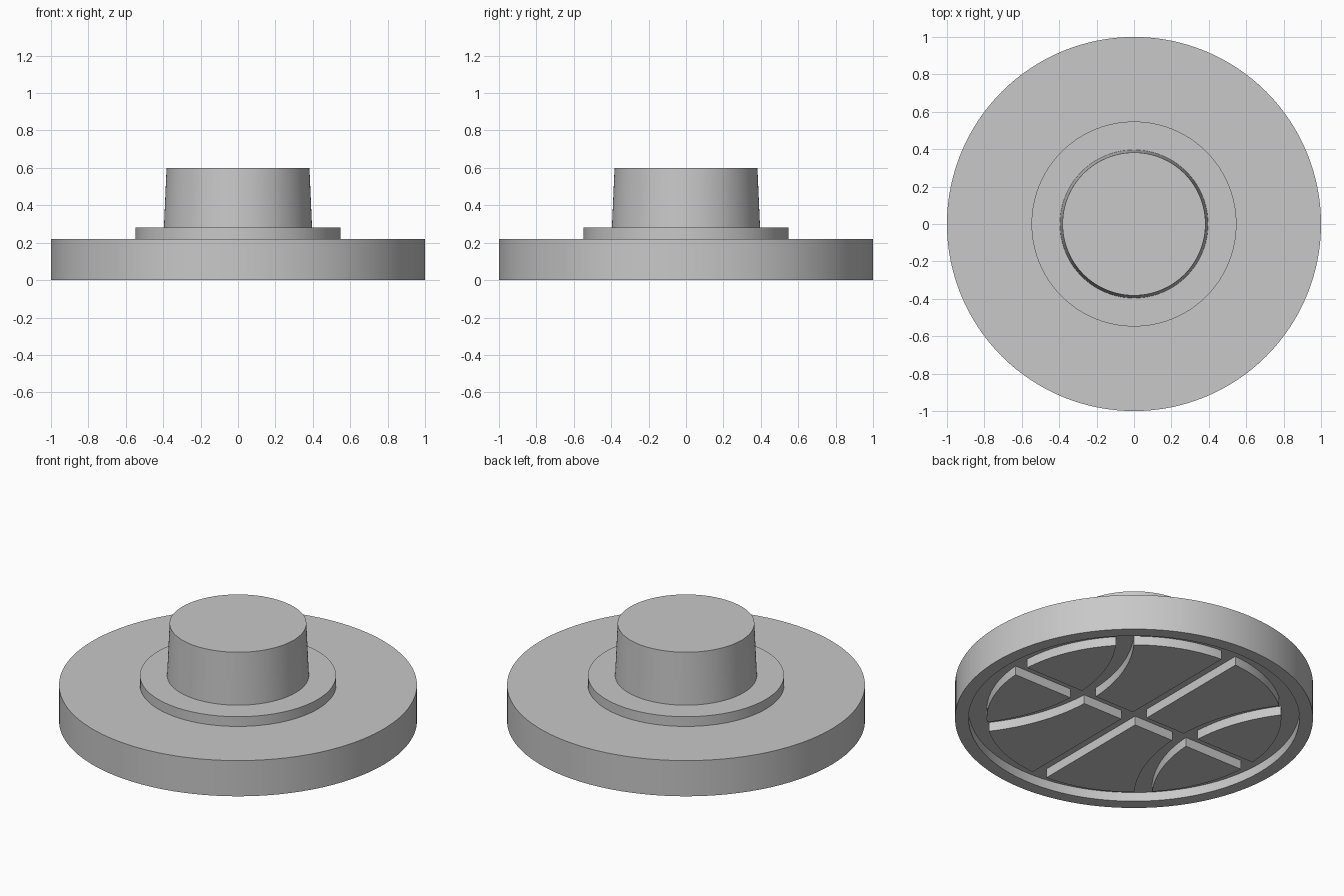
import bpy, bmesh
from math import sin, cos, asin, acos, pi, sqrt, radians

cube = bpy.data.objects.get("Cube")
if cube:
    bpy.data.objects.remove(cube, do_unlink=True)

grey = bpy.data.materials.new("plain grey")
grey.use_nodes = True
colour = (0.58, 0.58, 0.58, 1)
grey.diffuse_color = colour
grey.node_tree.nodes["Principled BSDF"].inputs["Base Color"].default_value = colour

DEPTH = 0.056      # groove depth
HALF = 0.05        # half the groove width
BALL = 0.823       # radius of the raised disc
ARC_X, ARC_R = 1.37, 1.0   # centre and radius of the curved grooves


def finish(bm, name):
    bmesh.ops.recalc_face_normals(bm, faces=bm.faces)
    mesh = bpy.data.meshes.new(name)
    bm.to_mesh(mesh)
    bm.free()
    obj = bpy.data.objects.new(name, mesh)
    bpy.context.collection.objects.link(obj)
    mesh.materials.append(grey)
    bpy.ops.object.select_all(action='DESELECT')
    obj.select_set(True)
    bpy.context.view_layer.objects.active = obj
    bpy.ops.object.shade_smooth_by_angle(angle=radians(30))
    return obj


def lathe(name, profile, steps=128):
    bm = bmesh.new()
    verts = [bm.verts.new((r, 0, z)) for r, z in profile]
    edges = [bm.edges.new(pair) for pair in zip(verts, verts[1:])]
    bmesh.ops.spin(bm, geom=verts + edges, cent=(0, 0, 0), axis=(0, 0, 1),
                   angle=2 * pi, steps=steps, use_merge=True)
    bmesh.ops.remove_doubles(bm, verts=bm.verts, dist=0.0001)
    return finish(bm, name)


def arc(cx, radius, start, end, n=24):
    angles = [start + (end - start) * i / n for i in range(n + 1)]
    return [(cx + radius * cos(a), radius * sin(a)) for a in angles]


def groove_edge(radius):
    """Edge of the curved groove from the straight groove out to the disc rim,
    with the angle at which it meets the rim."""
    x = (ARC_X ** 2 + BALL ** 2 - radius ** 2) / (2 * ARC_X)
    y = sqrt(BALL ** 2 - x * x)
    points = arc(ARC_X, radius, pi - asin(HALF / radius), pi - asin(y / radius))
    return points, acos(x / BALL)


def panels(name, outline):
    """Raised panel repeated in all four quarters."""
    for sx, side in ((1, "left"), (-1, "right")):
        for sy, end in ((1, "back"), (-1, "front")):
            bm = bmesh.new()
            face = bm.faces.new([bm.verts.new((sx * x, sy * y, 0)) for x, y in outline])
            new = bmesh.ops.extrude_face_region(bm, geom=[face], use_keep_orig=True)["geom"]
            bmesh.ops.translate(bm, vec=(0, 0, DEPTH + 0.004),
                                verts=[v for v in new if isinstance(v, bmesh.types.BMVert)])
            finish(bm, f"{name}_{end}_{side}")


# Round body: recessed underside, rim, collar and tapered grip
lathe("stamp_body", [(0, DEPTH), (0.924, DEPTH), (0.924, 0), (1, 0), (1, 0.22),
                     (0.548, 0.22), (0.548, 0.28), (0.396, 0.28), (0.382, 0.6), (0, 0.6)])

# Raised panels of the underside, parted by straight and curved grooves
near, near_angle = groove_edge(ARC_R + HALF)
far, far_angle = groove_edge(ARC_R - HALF)
low = asin(HALF / BALL)
panels("centre_panel", [(HALF, HALF)] + near + arc(0, BALL, near_angle, pi / 2 - low)[1:])
panels("side_panel", far + arc(0, BALL, far_angle, low)[1:])
